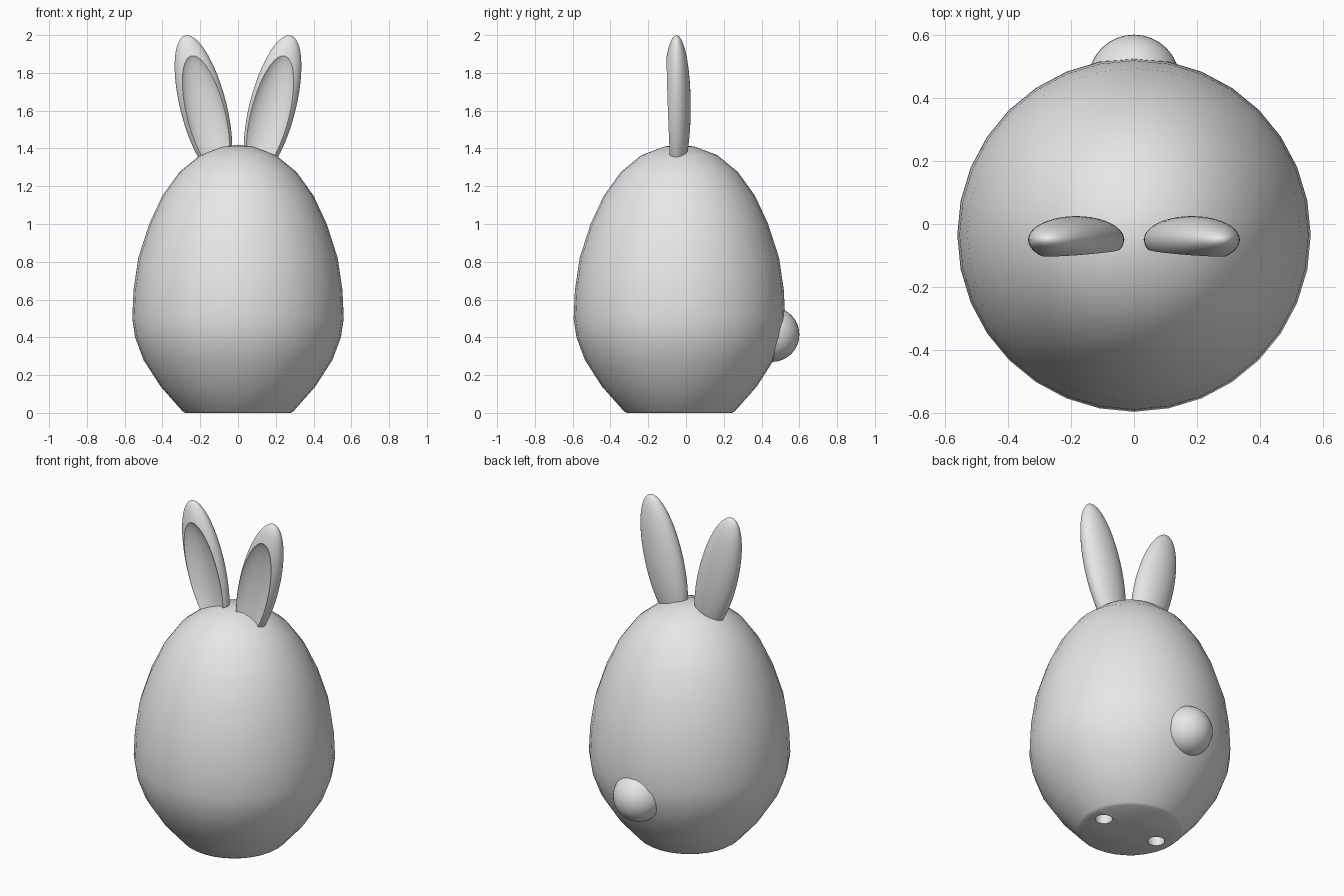
import bpy
import bmesh
import math
from mathutils import Matrix, Vector

old = bpy.data.objects.get("Cube")
if old:
    bpy.data.objects.remove(old, do_unlink=True)

grey = bpy.data.materials.new("plain_grey")
grey.use_nodes = True
grey.diffuse_color = (0.8, 0.8, 0.8, 1)
grey.node_tree.nodes["Principled BSDF"].inputs["Base Color"].default_value = (0.8, 0.8, 0.8, 1)

BODY_Y = -0.035


def add_object(name, bm):
    bmesh.ops.recalc_face_normals(bm, faces=bm.faces)
    mesh = bpy.data.meshes.new(name)
    bm.to_mesh(mesh)
    bm.free()
    mesh.materials.append(grey)
    obj = bpy.data.objects.new(name, mesh)
    bpy.context.collection.objects.link(obj)
    return obj


def select(obj):
    bpy.ops.object.select_all(action="DESELECT")
    obj.select_set(True)
    bpy.context.view_layer.objects.active = obj


def smooth(obj, angle=35):
    select(obj)
    bpy.ops.object.shade_smooth_by_angle(angle=math.radians(angle))


def ellipsoid(name, center, radii, tilt=0.0, segments=48, rings=32):
    bm = bmesh.new()
    matrix = (Matrix.Translation(center) @ Matrix.Rotation(tilt, 4, "Y")
              @ Matrix.Diagonal((*radii, 1)))
    bmesh.ops.create_uvsphere(bm, u_segments=segments, v_segments=rings, radius=1, matrix=matrix)
    return add_object(name, bm)


def cut(target, cutter):
    cutter.hide_render = True
    mod = target.modifiers.new("cut", "BOOLEAN")
    mod.operation = "DIFFERENCE"
    mod.solver = "EXACT"
    mod.object = cutter
    select(target)
    bpy.ops.object.modifier_apply(modifier=mod.name)
    bpy.data.objects.remove(cutter, do_unlink=True)


# Egg-shaped body: a turned profile of (radius, height) with a flat base
profile = [(0.28, 0), (0.295, 0.01), (0.41, 0.14), (0.5, 0.28), (0.545, 0.4), (0.56, 0.5),
           (0.553, 0.65), (0.528, 0.82), (0.47, 1.0), (0.4, 1.15), (0.31, 1.275),
           (0.2, 1.365), (0.08, 1.41)]
SIDES = 32
bm = bmesh.new()
rings = []
for r, z in profile:
    rings.append([bm.verts.new((r * math.cos(math.tau * i / SIDES),
                                BODY_Y + r * math.sin(math.tau * i / SIDES), z))
                  for i in range(SIDES)])
for low, high in zip(rings, rings[1:]):
    for i in range(SIDES):
        j = (i + 1) % SIDES
        bm.faces.new((low[i], low[j], high[j], high[i]))
bm.faces.new(rings[0])
tip = bm.verts.new((0, BODY_Y, 1.42))
for i in range(SIDES):
    bm.faces.new((rings[-1][i], rings[-1][(i + 1) % SIDES], tip))
body = add_object("body", bm)

# Two round holes in the base
for side in (-1, 1):
    bm = bmesh.new()
    bmesh.ops.create_cone(bm, cap_ends=True, segments=32, radius1=0.048, radius2=0.048,
                          depth=0.4, matrix=Matrix.Translation((side * 0.19, BODY_Y, 0)))
    cut(body, add_object("hole_cutter", bm))
smooth(body)

# Leaning ears, each hollowed at the front by a smaller ellipsoid
radii = Vector((0.122, 0.075, 0.39))
lean = math.radians(14.3)
for side, name in ((1, "left_ear"), (-1, "right_ear")):
    center = Vector((side * 0.183, -0.05, 1.62))
    ear = ellipsoid(name, center, radii, side * lean)
    offset = Matrix.Rotation(side * lean, 3, "Y") @ Vector((-side * 0.006, -0.075, -0.074))
    cut(ear, ellipsoid("ear_cutter", center + offset, radii * 0.95, side * lean))
    smooth(ear)

# Round tail
tail = ellipsoid("tail", (0, 0.455, 0.415), (0.145, 0.145, 0.145), segments=32, rings=24)
smooth(tail)
